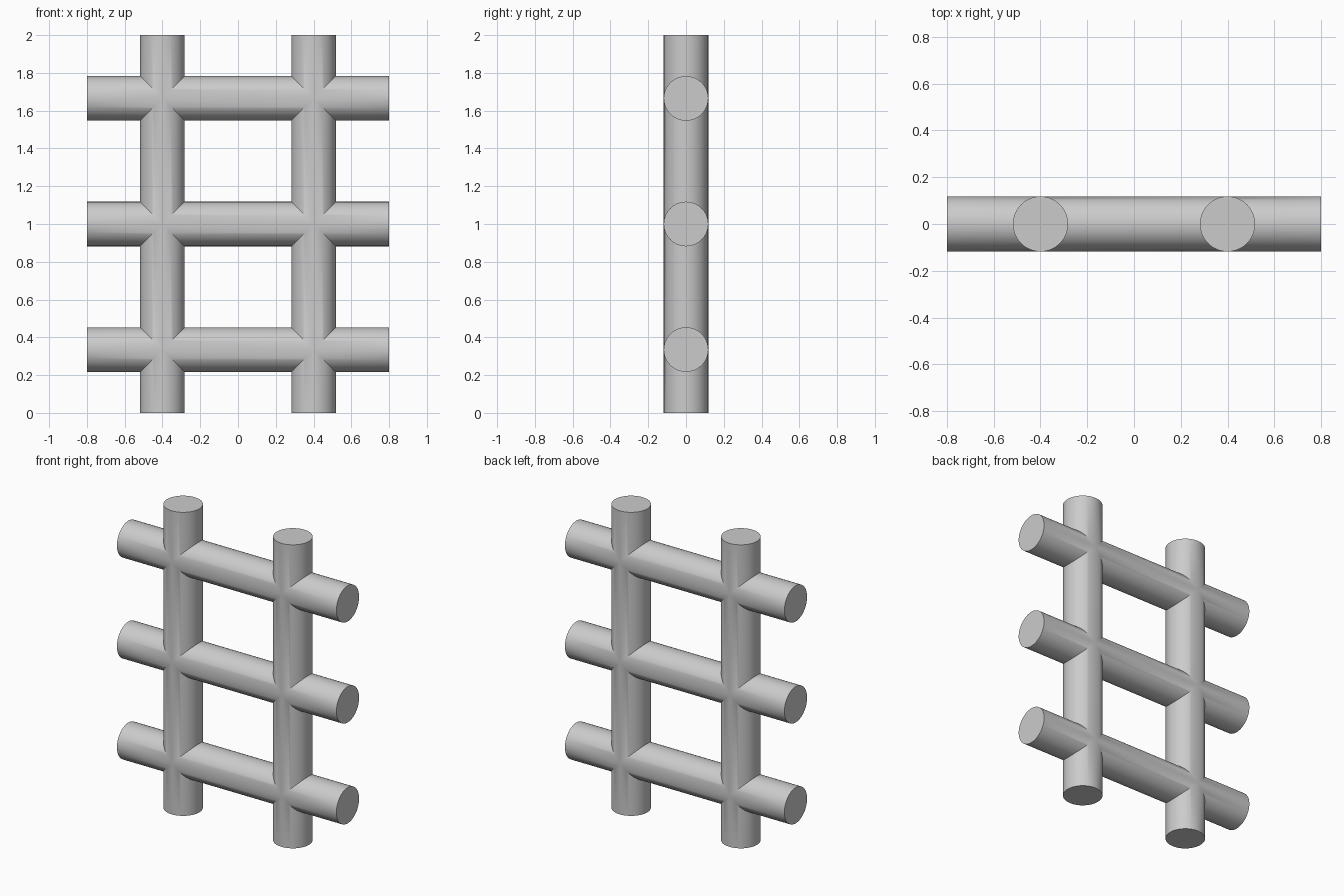
import bpy, bmesh, math
from mathutils import Vector

cube = bpy.data.objects.get("Cube")
if cube:
    bpy.data.objects.remove(cube)

RADIUS = 0.118
SIDES = 64
POSTS = (-0.4, 0.4)
RAILS = (0.335, 1.0, 1.665)
X_ENDS = (-0.8, 0.8)
Z_ENDS = (0.0, 2.0)

grey = bpy.data.materials.new("plain grey")
grey.use_nodes = True
colour = (0.6, 0.6, 0.6, 1)
grey.diffuse_color = colour
grey.node_tree.nodes["Principled BSDF"].inputs["Base Color"].default_value = colour

bm = bmesh.new()


def bar(joints, ends, place):
    """One round bar, mitred where it crosses other bars, capped flat at its ends."""
    stops = [ends[0], *joints, ends[1]]
    for i, (a, b) in enumerate(zip(stops, stops[1:])):
        first, last = i == 0, i == len(stops) - 2
        low, high = [], []
        for k in range(SIDES):
            angle = 2 * math.pi * k / SIDES
            across, depth = RADIUS * math.sin(angle), RADIUS * math.cos(angle)
            mitre = abs(across)
            low.append(bm.verts.new(place(a if first else a + mitre, across, depth)))
            high.append(bm.verts.new(place(b if last else b - mitre, across, depth)))
        for k in range(SIDES):
            n = (k + 1) % SIDES
            bm.faces.new((low[k], low[n], high[n], high[k]))
        if first:
            bm.faces.new(low)
        if last:
            bm.faces.new(high)


# Upright posts
for x in POSTS:
    bar(RAILS, Z_ENDS, lambda t, across, depth: Vector((x + across, depth, t)))

# Cross rails
for z in RAILS:
    bar(POSTS, X_ENDS, lambda t, across, depth: Vector((t, depth, z + across)))

# Weld the mitred joints into one lattice
bmesh.ops.remove_doubles(bm, verts=bm.verts[:], dist=0.0001)
bmesh.ops.recalc_face_normals(bm, faces=bm.faces[:])
mesh = bpy.data.meshes.new("bar_lattice")
bm.to_mesh(mesh)
bm.free()
mesh.materials.append(grey)

lattice = bpy.data.objects.new("bar_lattice", mesh)
bpy.context.collection.objects.link(lattice)
bpy.ops.object.select_all(action="DESELECT")
lattice.select_set(True)
bpy.context.view_layer.objects.active = lattice
bpy.ops.object.shade_smooth_by_angle(angle=math.radians(30))
